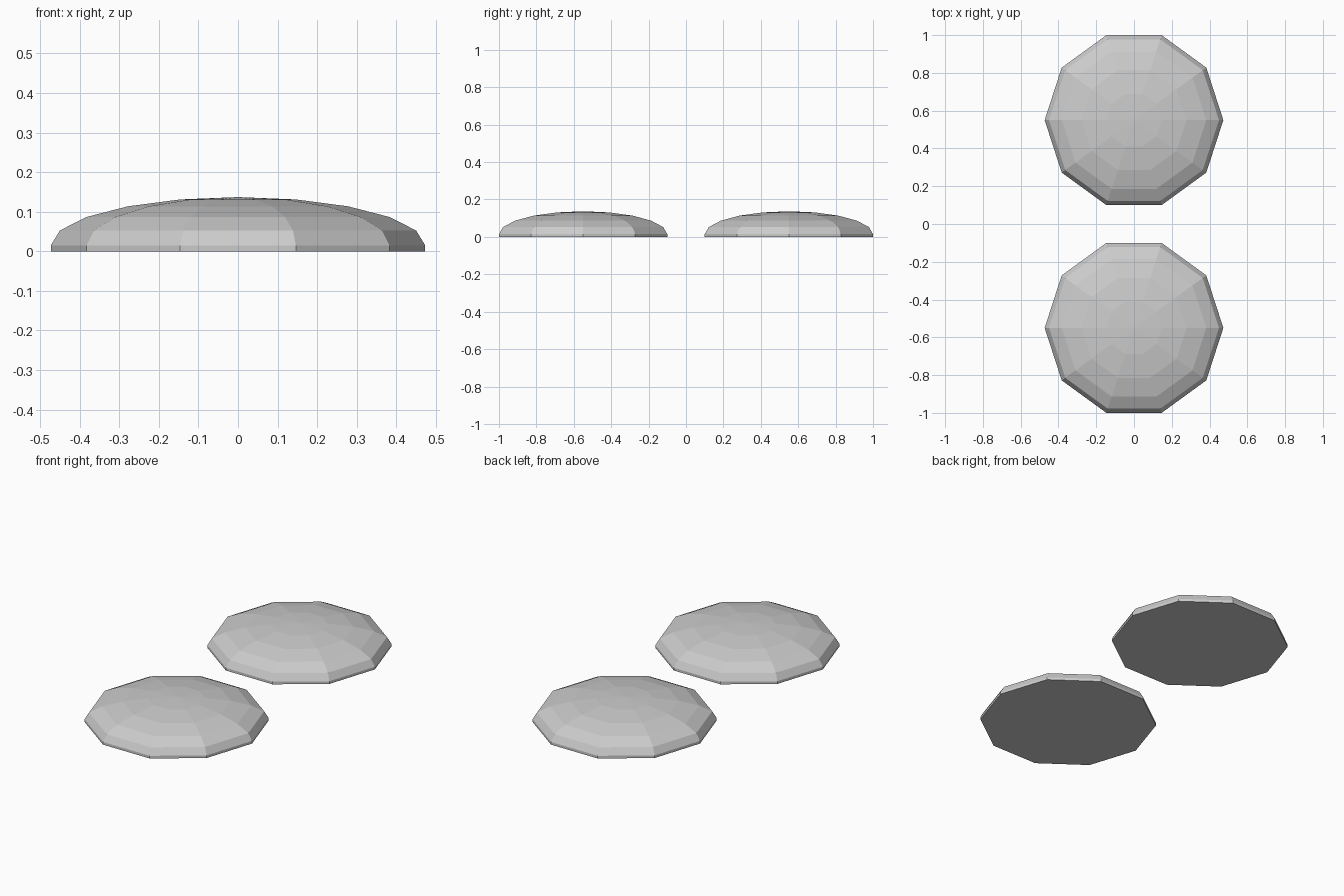
import bpy, bmesh, math

if "Cube" in bpy.data.objects:
    bpy.data.objects.remove(bpy.data.objects["Cube"])

SIDES, RADIUS, RIM, RISE = 10, 0.473, 0.015, 0.122


def dome(name, y):
    bm = bmesh.new()
    # profile: short vertical rim, then a quarter ellipse up to the pole
    profile = [(RADIUS, 0.0)]
    for i in range(5):
        a = math.radians(18 * i)
        profile.append((RADIUS * math.cos(a), RIM + RISE * math.sin(a)))
    rings = [[bm.verts.new((r * math.cos(math.tau * k / SIDES),
                            r * math.sin(math.tau * k / SIDES), z))
              for k in range(SIDES)] for r, z in profile]
    pole = bm.verts.new((0, 0, RIM + RISE))

    # side bands, top fan and flat base
    for lo, hi in zip(rings, rings[1:]):
        for k in range(SIDES):
            n = (k + 1) % SIDES
            bm.faces.new((lo[k], lo[n], hi[n], hi[k]))
    for k in range(SIDES):
        bm.faces.new((rings[-1][k], rings[-1][(k + 1) % SIDES], pole))
    bm.faces.new(rings[0][::-1])

    mesh = bpy.data.meshes.new(name)
    bm.to_mesh(mesh)
    bm.free()
    obj = bpy.data.objects.new(name, mesh)
    obj.location.y = y
    bpy.context.collection.objects.link(obj)


# the two matching low-poly domes
dome("front_dome", -0.55)
dome("back_dome", 0.55)
